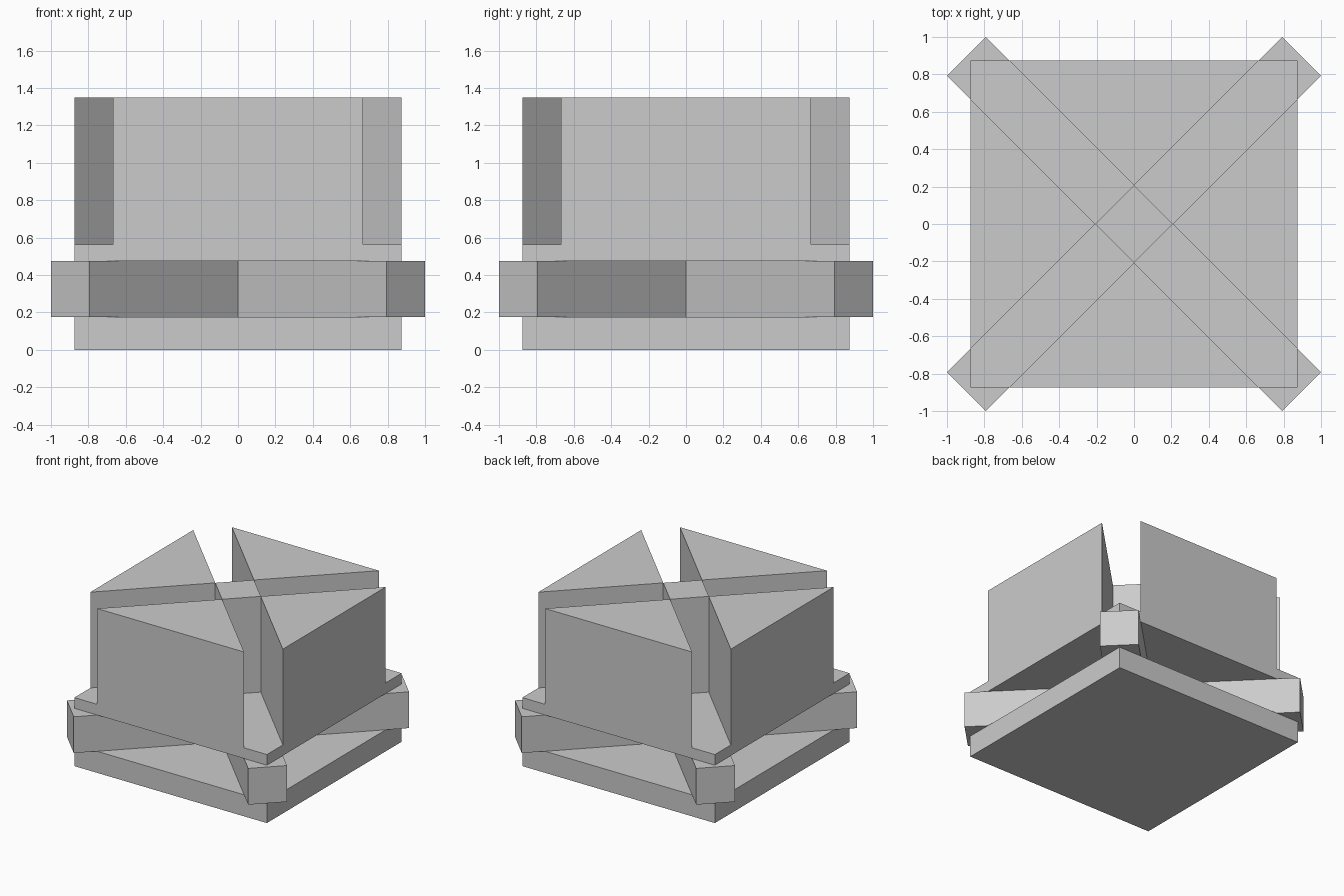
import bpy, bmesh, math
from mathutils import Matrix

default = bpy.data.objects.get("Cube")
if default:
    bpy.data.objects.remove(default, do_unlink=True)

# Main dimensions
HALF = 0.875            # half side of the square plates
SLOT = 0.207            # slot corner distance from the centre
TIP = 1.0               # outermost reach of the beams
Z_BASE, Z_BEAM, Z_PLATE, Z_TOP = 0.177, 0.475, 0.563, 1.35

gray = bpy.data.materials.new("plain_gray")
gray.use_nodes = True
color = (0.6, 0.6, 0.6, 1)
gray.diffuse_color = color
gray.node_tree.nodes["Principled BSDF"].inputs["Base Color"].default_value = color


def prism(name, outline, z0, z1, turn=0):
    """Extrude a counter-clockwise outline from z0 to z1, turned about z."""
    bm = bmesh.new()
    face = bm.faces.new([bm.verts.new((x, y, z0)) for x, y in outline])
    grown = bmesh.ops.extrude_face_region(bm, geom=[face], use_keep_orig=True)
    top = [v for v in grown["geom"] if isinstance(v, bmesh.types.BMVert)]
    bmesh.ops.translate(bm, verts=top, vec=(0, 0, z1 - z0))
    bmesh.ops.rotate(bm, verts=bm.verts, matrix=Matrix.Rotation(turn, 3, 'Z'))
    bmesh.ops.recalc_face_normals(bm, faces=bm.faces)
    mesh = bpy.data.meshes.new(name)
    bm.to_mesh(mesh)
    bm.free()
    mesh.materials.append(gray)
    obj = bpy.data.objects.new(name, mesh)
    bpy.context.collection.objects.link(obj)
    return obj


# Square plates below and above the beams
square = [(-HALF, -HALF), (HALF, -HALF), (HALF, HALF), (-HALF, HALF)]
prism("base_plate", square, 0, Z_BASE)
prism("upper_plate", square, Z_BEAM, Z_PLATE)

# Diagonal beams crossing between the plates, as one outline
cross = []
for i in range(4):
    c, s = round(math.cos(i * math.pi / 2)), round(math.sin(i * math.pi / 2))
    for x, y in [(0, -SLOT), (TIP - SLOT, -TIP), (TIP, SLOT - TIP)]:
        cross.append((c * x - s * y, s * x + c * y))
prism("cross_beams", cross, Z_BASE, Z_BEAM)

# Central post between the wedge blocks
prism("center_post", [(0, -SLOT), (SLOT, 0), (0, SLOT), (-SLOT, 0)], Z_PLATE, Z_TOP)

# Four wedge blocks, one per side
wedge = [(SLOT - HALF, -HALF), (HALF - SLOT, -HALF), (0, -SLOT)]
for i, side in enumerate(("front", "left", "back", "right")):
    prism(side + "_wedge_block", wedge, Z_PLATE, Z_TOP, i * math.pi / 2)
